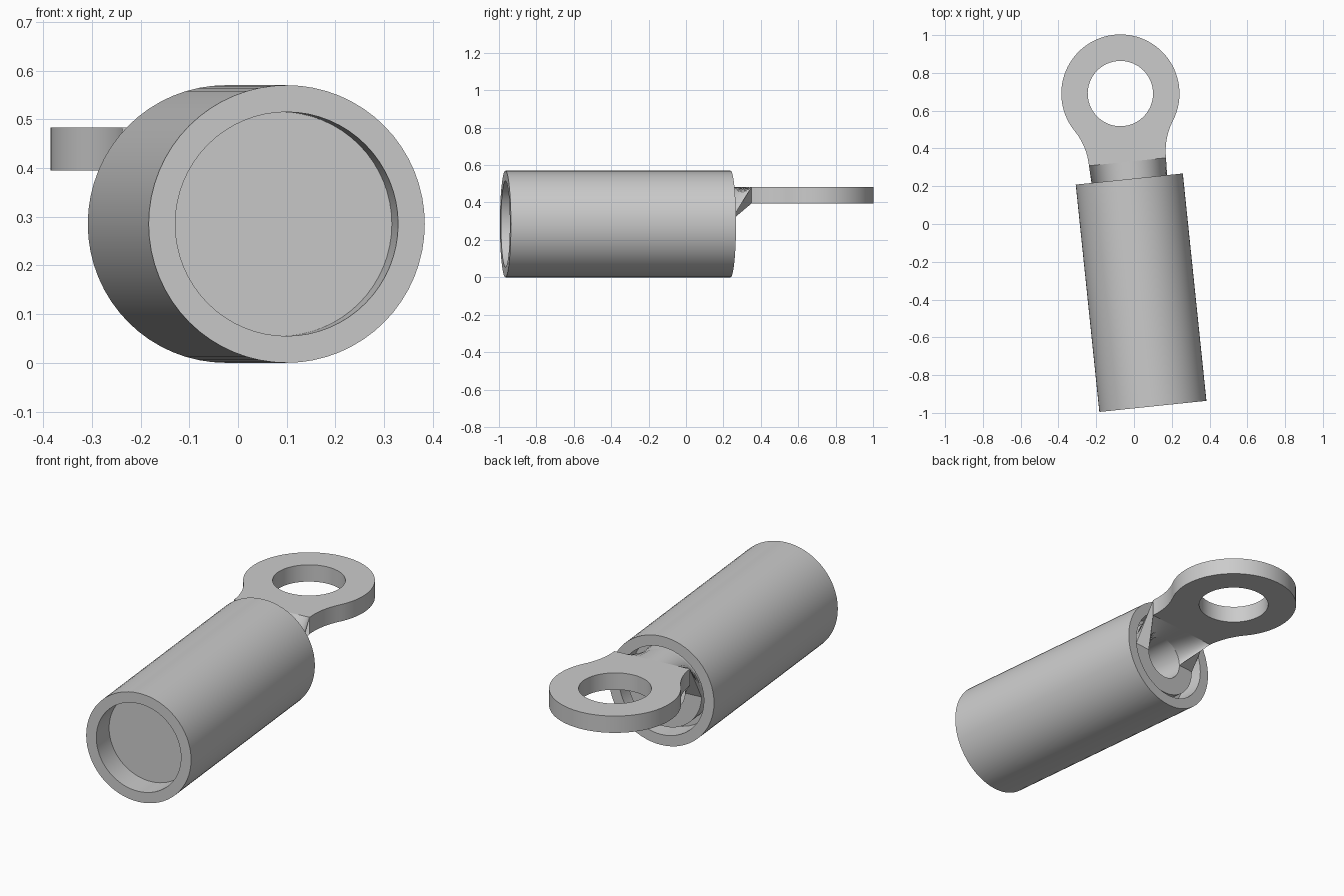
import bpy, bmesh, math
from mathutils import Vector

if "Cube" in bpy.data.objects:
    bpy.data.objects.remove(bpy.data.objects["Cube"], do_unlink=True)

# Main sizes: local +Y runs along the barrel axis, origin at the sleeve's back end
ORIGIN = (-0.025, 0.238, 0.285)
TILT = math.radians(5.93)
OUTER, BORE = 0.2, 0.11          # barrel radii
BARREL_END, NECK_END = -0.03, 0.092
HALF_NECK = 0.205
TOP, BOTTOM = 0.198, 0.11        # tongue faces
RING_Y, RING_R, HOLE_R = 0.455, 0.313, 0.173

metal = bpy.data.materials.new("plain grey")
metal.use_nodes = True
grey = (0.6, 0.6, 0.6, 1)
metal.diffuse_color = grey
metal.node_tree.nodes["Principled BSDF"].inputs["Base Color"].default_value = grey


def finish(name, bm):
    bmesh.ops.remove_doubles(bm, verts=bm.verts, dist=1e-5)
    bmesh.ops.recalc_face_normals(bm, faces=bm.faces)
    mesh = bpy.data.meshes.new(name)
    bm.to_mesh(mesh)
    bm.free()
    obj = bpy.data.objects.new(name, mesh)
    bpy.context.collection.objects.link(obj)
    obj.location = ORIGIN
    obj.rotation_euler.z = TILT
    mesh.materials.append(metal)
    bpy.ops.object.select_all(action='DESELECT')
    obj.select_set(True)
    bpy.context.view_layer.objects.active = obj
    bpy.ops.object.shade_smooth_by_angle(angle=math.radians(30))
    return obj


def lathe(name, profile, closed=False):
    """Spin (y, radius) points around the local Y axis."""
    bm = bmesh.new()
    verts = [bm.verts.new((r, y, 0)) for y, r in profile]
    pairs = list(zip(verts, verts[1:]))
    if closed:
        pairs.append((verts[-1], verts[0]))
    edges = [bm.edges.new(p) for p in pairs]
    bmesh.ops.spin(bm, geom=verts + edges, cent=(0, 0, 0), axis=(0, 1, 0),
                   angle=math.tau, steps=64)
    return finish(name, bm)


def arc(cx, cy, r, start, end, n):
    return [(cx + r * math.cos(start + (end - start) * i / n),
             cy + r * math.sin(start + (end - start) * i / n)) for i in range(n + 1)]


# Insulating sleeve, the core that closes it, and the hollow barrel
lathe("sleeve", [(-1.21, 0.285), (0, 0.285), (0, 0.23), (-1.21, 0.23)], closed=True)
lathe("core", [(-1.085, 0), (-1.085, 0.231), (-0.12, 0.231), (-0.12, 0.15)])
lathe("barrel", [(-0.3, OUTER), (BARREL_END, OUTER), (BARREL_END, BORE),
                 (-0.5, BORE), (-0.5, 0)])

# Ring tongue: a big circle blended into the neck by tangent fillets
fillet = (HALF_NECK ** 2 + (RING_Y - NECK_END) ** 2 - RING_R ** 2) / (2 * (RING_R - HALF_NECK))
fx = HALF_NECK + fillet
dip = math.atan2(RING_Y - NECK_END, fx)
right = arc(fx, NECK_END, fillet, math.pi, math.pi - dip, 12)
head = arc(0, RING_Y, RING_R, -dip, math.pi + dip, 56)
left = [(-x, y) for x, y in reversed(right)]
outline = right + head[1:-1] + left
hole = arc(0, RING_Y, HOLE_R, 0, math.tau, 48)[:-1]

bm = bmesh.new()
edges = []
for loop in (outline, hole):
    vs = [bm.verts.new((x, y, BOTTOM)) for x, y in loop]
    edges += [bm.edges.new((vs[i - 1], vs[i])) for i in range(len(vs))]
bmesh.ops.triangle_fill(bm, use_beauty=True, edges=edges)
raised = bmesh.ops.extrude_face_region(bm, geom=bm.faces[:])["geom"]
bmesh.ops.translate(bm, vec=Vector((0, 0, TOP - BOTTOM)),
                    verts=[g for g in raised if isinstance(g, bmesh.types.BMVert)])
finish("ring_tongue", bm)

# Neck: half of the barrel wall lofted into the flat tongue
bm = bmesh.new()
sections = []
for i in range(33):
    a = math.pi * i / 32
    c, s = math.cos(a), math.sin(a)
    sections.append([bm.verts.new(p) for p in (
        (OUTER * c, BARREL_END, OUTER * s), (HALF_NECK * c, NECK_END, TOP),
        (HALF_NECK * c, NECK_END, BOTTOM), (BORE * c, BARREL_END, BORE * s))])
for p, q in zip(sections, sections[1:]):
    bm.faces.new((p[0], p[1], q[1], q[0]))
    bm.faces.new((p[3], q[3], q[2], p[2]))
for end in (sections[0], sections[-1]):
    bm.faces.new(end)
finish("neck", bm)
